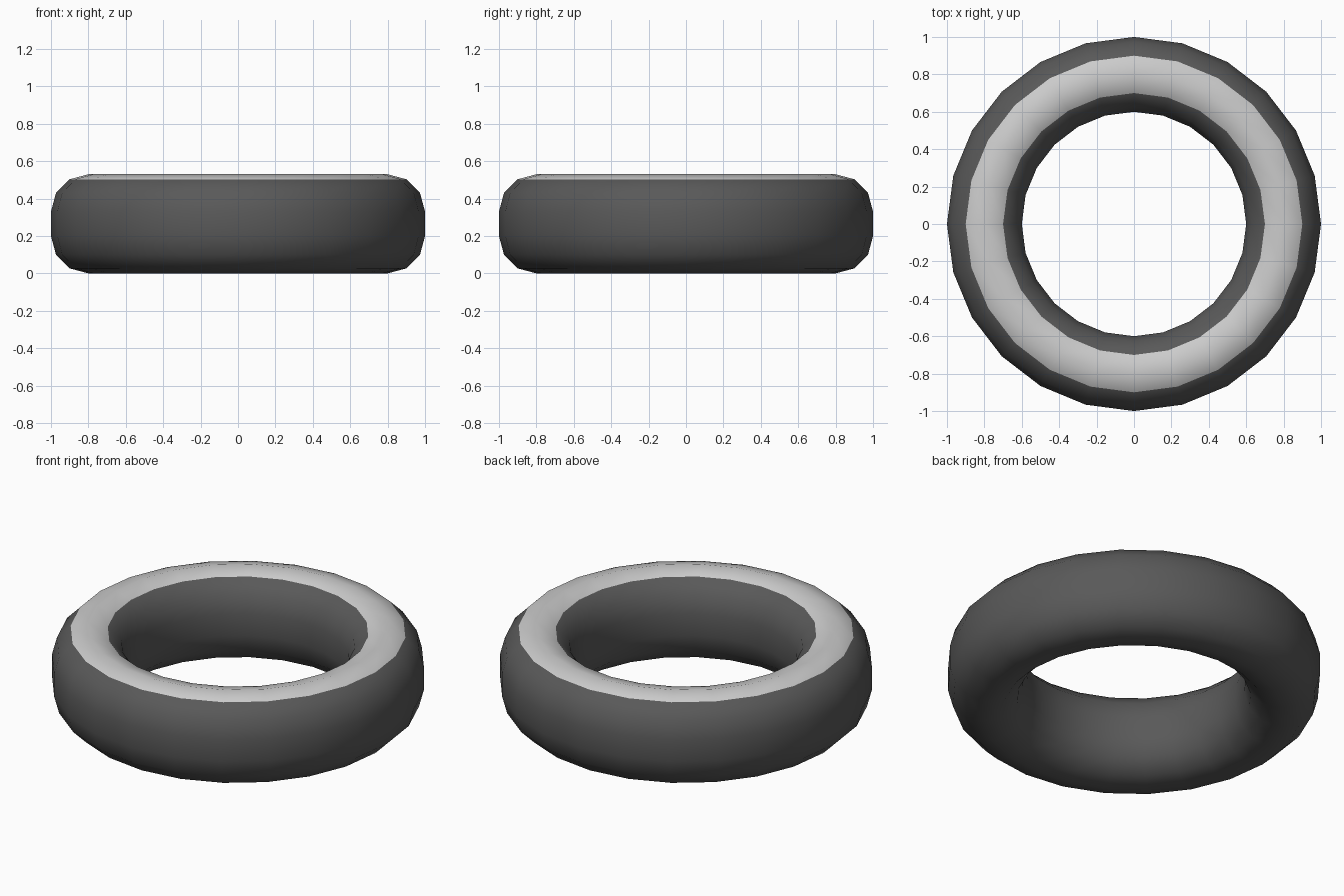
import bpy, bmesh
from math import sin, cos, pi

if "Cube" in bpy.data.objects:
    bpy.data.objects.remove(bpy.data.objects["Cube"])

SEGMENTS = 24          # sides around the ring
R_MID, R_TUBE = 0.8, 0.2
LOW, HIGH = 0.2, 0.33  # centres of the lower and upper half-rounds


def material(name, v):
    m = bpy.data.materials.new(name)
    m.diffuse_color = (v, v, v, 1)
    m.use_nodes = True
    m.node_tree.nodes["Principled BSDF"].inputs["Base Color"].default_value = m.diffuse_color
    return m


# Stretched tube section: upper half-round, then lower half-round
profile = [(R_MID + R_TUBE * cos(pi * i / 6), HIGH + R_TUBE * sin(pi * i / 6)) for i in range(7)]
profile += [(R_MID + R_TUBE * cos(pi + pi * i / 6), LOW + R_TUBE * sin(pi + pi * i / 6)) for i in range(7)]
n = len(profile)

# Ring swept from the section
bm = bmesh.new()
rings = []
for s in range(SEGMENTS):
    a = 2 * pi * s / SEGMENTS
    rings.append([bm.verts.new((r * cos(a), r * sin(a), z)) for r, z in profile])
for s in range(SEGMENTS):
    here, ahead = rings[s], rings[(s + 1) % SEGMENTS]
    for i in range(n):
        j = (i + 1) % n
        f = bm.faces.new((here[i], ahead[i], ahead[j], here[j]))
        f.smooth = True
        # Light band on the crown of the ring
        f.material_index = 1 if i in (2, 3) else 0
bmesh.ops.recalc_face_normals(bm, faces=bm.faces)

mesh = bpy.data.meshes.new("ring")
bm.to_mesh(mesh)
bm.free()
mesh.materials.append(material("dark_grey", 0.1))
mesh.materials.append(material("light_grey", 0.6))
ring = bpy.data.objects.new("ring", mesh)
bpy.context.collection.objects.link(ring)
